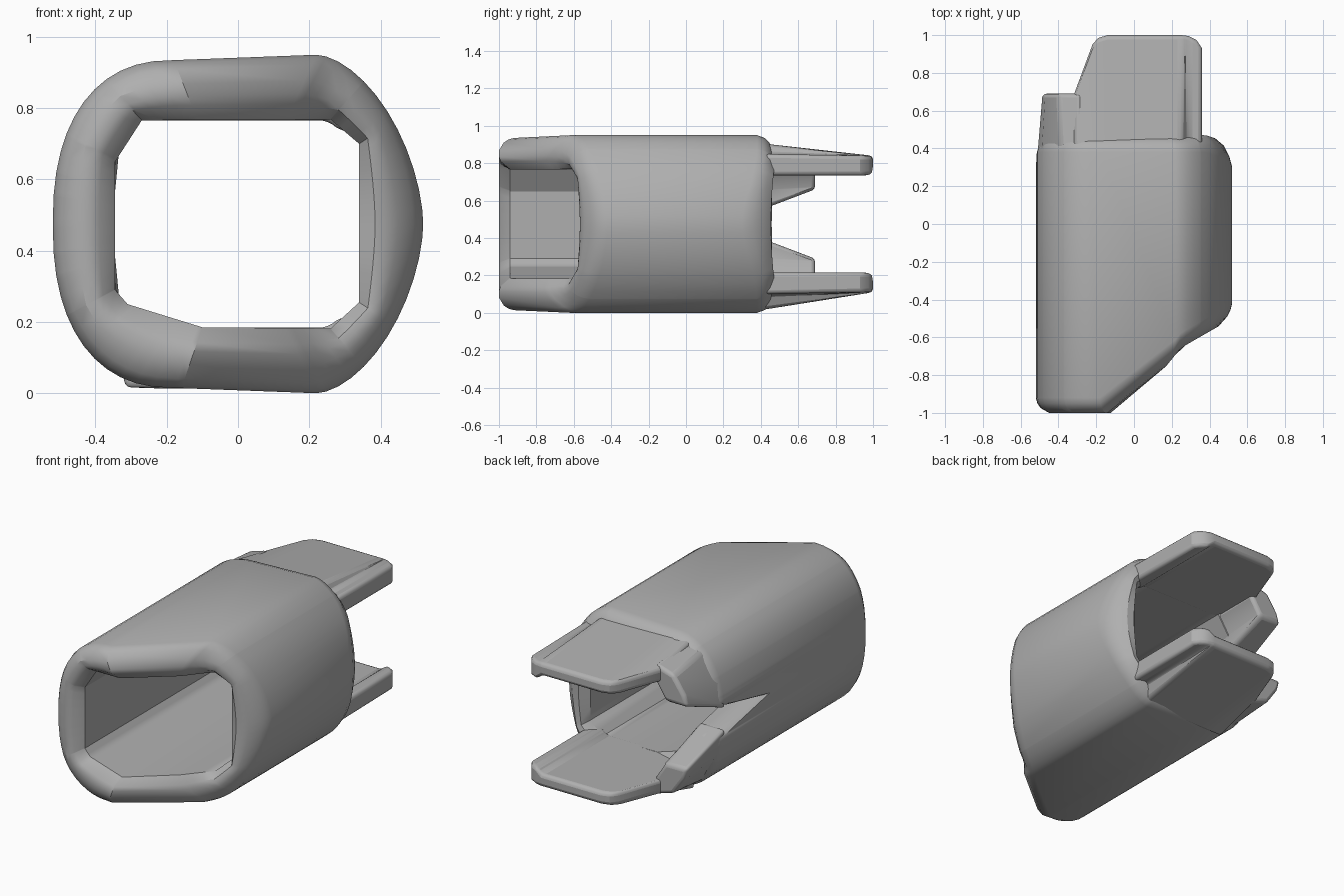
import bpy, bmesh, math
from mathutils import Vector

cube = bpy.data.objects.get("Cube")
if cube:
    bpy.data.objects.remove(cube, do_unlink=True)

MID = 0.475  # height of the tube axis

grey = bpy.data.materials.new("plain_grey")
grey.use_nodes = True
grey.diffuse_color = (0.43, 0.43, 0.43, 1)
bsdf = grey.node_tree.nodes["Principled BSDF"]
bsdf.inputs["Base Color"].default_value = grey.diffuse_color
bsdf.inputs["Roughness"].default_value = 0.6


def lerp_table(table, v):
    """Piecewise linear lookup."""
    if v <= table[0][0]:
        return table[0][1]
    for (a, p), (b, q) in zip(table, table[1:]):
        if v <= b:
            return p + (q - p) * (v - a) / (b - a)
    return table[-1][1]


def loft(name, rings, closed=False, bevel=0.0):
    """Skin a list of equal rings; close into a loop or cap both ends."""
    bm = bmesh.new()
    rows = [[bm.verts.new(p) for p in ring] for ring in rings]
    n = len(rows[0])
    for i in range(len(rows) if closed else len(rows) - 1):
        a, b = rows[i], rows[(i + 1) % len(rows)]
        for j in range(n):
            k = (j + 1) % n
            bm.faces.new((a[j], a[k], b[k], b[j]))
    if not closed:
        bm.faces.new(rows[0])
        bm.faces.new(rows[-1])
    bmesh.ops.recalc_face_normals(bm, faces=bm.faces)
    mesh = bpy.data.meshes.new(name)
    bm.to_mesh(mesh)
    bm.free()
    mesh.materials.append(grey)
    obj = bpy.data.objects.new(name, mesh)
    bpy.context.collection.objects.link(obj)
    if bevel:
        mod = obj.modifiers.new("round_edges", 'BEVEL')
        mod.width = bevel
        mod.segments = 3
        mod.limit_method = 'ANGLE'
        mod.angle_limit = math.radians(35)
    bpy.ops.object.select_all(action='DESELECT')
    obj.select_set(True)
    bpy.context.view_layer.objects.active = obj
    bpy.ops.object.shade_smooth_by_angle(angle=math.radians(32))
    return obj


# Outer section: two different rounded sides joined by nearly flat top and bottom
def side(cx, ax, az, power, sign):
    pts = []
    for i in range(25):
        a = -math.pi / 2 + math.pi * i / 24
        c, s = abs(math.cos(a)), math.sin(a)
        pts.append((cx + sign * ax * c ** (2 / power),
                    MID + math.copysign(az * abs(s) ** (2 / power), s)))
    return pts


outer = side(0.22, 0.30, 0.475, 1.7, 1) + side(-0.18, 0.34, 0.46, 2.35, -1)[::-1]

# Inner opening with chamfered corners
hole = [(0.34, 0.255), (0.34, 0.70), (0.26, 0.768), (-0.27, 0.766), (-0.345, 0.65),
        (-0.345, 0.29), (-0.31, 0.25), (-0.1, 0.185), (0.26, 0.182)]


def angle(p):
    return math.atan2(p[1] - MID, p[0]) % math.tau


def cast(poly, a):
    """Point where a ray from the axis meets the polygon."""
    d = Vector((math.cos(a), math.sin(a)))
    best = 0
    for p, q in zip(poly, poly[1:] + poly[:1]):
        p, e = Vector((p[0], p[1] - MID)), Vector((q[0] - p[0], q[1] - p[1]))
        den = d.cross(e)
        if abs(den) < 1e-9:
            continue
        t, u = p.cross(e) / den, p.cross(d) / den
        if t > 0 and -1e-6 <= u <= 1 + 1e-6:
            best = max(best, t)
    return d * best


angles = sorted([angle(p) for p in outer + hole] +
                [math.pi + 0.03 * i for i in range(-10, 11)])
angles = [a for i, a in enumerate(angles) if i == 0 or a - angles[i - 1] > 0.004]
pairs = [(cast(hole, a), cast(outer, a)) for a in angles]

# Plan outlines of the slanted front and of the back
FRONT = [(-0.1, -1.0), (0.0, -0.96), (0.25, -0.655), (0.52, -0.5)]
BACK = [(0.38, 0.47), (0.47, 0.44), (0.52, 0.39)]
SLOT = [(0, 0.05), (0.075, 0.4), (0.1, 0.47)]


def front_y(x, h):
    return lerp_table(FRONT, x)


def back_y(x, h):
    y = lerp_table(BACK, x)
    return min(y, lerp_table(SLOT, abs(h))) if x < -0.25 else y


def rim(t, offset, end):
    ring = []
    for inner_p, outer_p in pairs:
        p = inner_p.lerp(outer_p, t)
        ring.append((p.x, end(p.x, p.y) + offset, p.y + MID))
    return ring


RIM_FRONT = [(0, 0.06), (0.25, 0.01), (0.4, 0), (0.6, 0), (0.85, 0.025), (0.95, 0.05), (1, 0.08)]
RIM_BACK = [(1, -0.09), (0.92, -0.05), (0.75, -0.02), (0.5, 0), (0.25, -0.01), (0, -0.06)]
loft("tube_body", [rim(t, o, front_y) for t, o in RIM_FRONT] +
     [rim(t, o, back_y) for t, o in RIM_BACK], closed=True)

# Back plates: stations across x with end y, inner height and outer heights at root and tip
STATIONS = [(-0.32, 0.68, 0), (-0.22, 0.95, 0), (-0.19, 0.985, 0), (-0.14, 1.0, 0),
            (0.25, 1.0, 0), (0.29, 0.995, 1), (0.33, 0.975, 1), (0.36, 0.93, 1)]


def plate(name, sign, root):
    rings = []
    for x, end, edge in STATIONS:
        low = 0.26 if edge else 0.291
        tip = 0.365
        top = 0.375 if edge else root
        rings.append([(x, y, MID + sign * h) for y, h in
                      ((0.37, low), (end, low), (end, tip), (0.37, top))])
    loft(name, rings, bevel=0.022)


plate("upper_plate", 1, 0.435)
plate("lower_plate", -1, 0.465)

# Back tabs on either side of the slot
ROOT = [(-0.515, 0.06), (-0.49, 0.21), (-0.39, 0.385), (-0.28, 0.43),
        (-0.28, 0.28), (-0.345, 0.18), (-0.345, 0.06)]
TIP = [(-0.49, 0.185), (-0.47, 0.25), (-0.40, 0.35), (-0.28, 0.385),
       (-0.28, 0.285), (-0.335, 0.20), (-0.35, 0.185)]
for name, sign in (("upper_tab", 1), ("lower_tab", -1)):
    loft(name, [[(x, y, MID + sign * h) for x, h in section]
                for y, section in ((0.36, ROOT), (0.69, TIP))], bevel=0.02)
